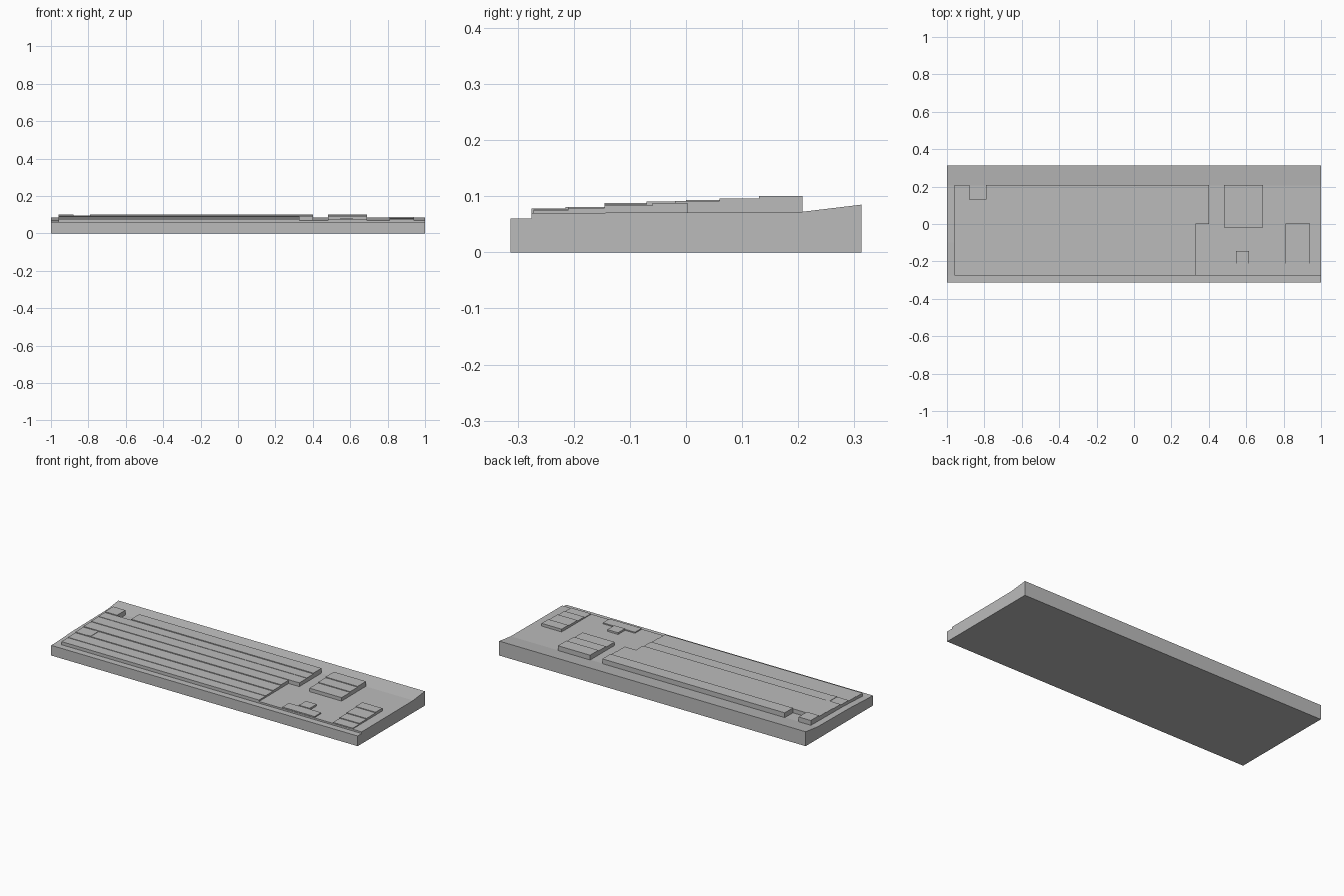
import bpy
import bmesh

cube = bpy.data.objects.get("Cube")
if cube:
    bpy.data.objects.remove(cube, do_unlink=True)

# Single grey plastic
grey = bpy.data.materials.new("grey plastic")
grey.use_nodes = True
COLOUR = (0.5, 0.5, 0.5, 1.0)
grey.diffuse_color = COLOUR
grey.node_tree.nodes["Principled BSDF"].inputs["Base Color"].default_value = COLOUR


def finish(name, bm):
    bmesh.ops.recalc_face_normals(bm, faces=bm.faces)
    mesh = bpy.data.meshes.new(name)
    bm.to_mesh(mesh)
    bm.free()
    mesh.materials.append(grey)
    obj = bpy.data.objects.new(name, mesh)
    bpy.context.collection.objects.link(obj)
    return obj


def extrude_profile(name, profile, x0, x1):
    """Sweep a closed (y, z) profile from x0 to x1."""
    bm = bmesh.new()
    face = bm.faces.new([bm.verts.new((x0, y, z)) for y, z in profile])
    swept = bmesh.ops.extrude_face_region(bm, geom=[face])
    moved = [v for v in swept["geom"] if isinstance(v, bmesh.types.BMVert)]
    bmesh.ops.translate(bm, verts=moved, vec=(x1 - x0, 0, 0))
    if face.is_valid and len(bm.faces) < len(profile) + 2:
        bm.faces.new([v for v in bm.verts if v not in moved])
    return finish(name, bm)


def staircase(name, x0, x1, rows, base=0.066):
    """Key bank: rows of (front y, back y, top z), stepped upward to the back."""
    profile = [(rows[0][0], base)]
    for front, back, top in rows:
        profile += [(front, top), (back, top)]
    profile.append((rows[-1][1], base))
    return extrude_profile(name, profile, x0, x1)


# Case: front lip, key deck and raised rear edge
extrude_profile("case", [
    (-0.313, 0), (-0.313, 0.06), (-0.275, 0.06), (-0.275, 0.07),
    (0.205, 0.072), (0.313, 0.085), (0.313, 0)], -0.96, 1.0)

# Left border, which ramps gently instead of stepping
extrude_profile("case_left_border", [
    (-0.313, 0), (-0.313, 0.06), (-0.275, 0.06), (-0.1, 0.068),
    (0.205, 0.072), (0.313, 0.085), (0.313, 0)], -1.0, -0.96)

# Main typing keys: narrower lower rows, wider upper rows
staircase("lower_key_rows", -0.96, 0.33, [
    (-0.275, -0.215, 0.0785), (-0.215, -0.145, 0.081),
    (-0.145, -0.07, 0.0855), (-0.07, 0.0, 0.0905)])
staircase("upper_key_rows", -0.96, 0.40, [
    (0.0, 0.07, 0.0935), (0.07, 0.132, 0.0955)])
staircase("raised_side_key", -0.885, -0.86, [(-0.145, -0.07, 0.0875)])

# Top row
staircase("escape_key", -0.96, -0.88, [(0.13, 0.208, 0.1005)])
staircase("function_key_row", -0.79, 0.40, [(0.132, 0.208, 0.1005)])

# Navigation cluster
staircase("navigation_keys", 0.48, 0.69, [
    (-0.02, 0.06, 0.0915), (0.06, 0.13, 0.096), (0.13, 0.208, 0.1005)])

# Arrow keys
staircase("arrow_key_row", 0.48, 0.69, [(-0.272, -0.21, 0.0765)])
staircase("up_arrow_key", 0.545, 0.615, [(-0.21, -0.145, 0.081)])

# Side pad
staircase("side_pad_keys", 0.81, 0.94, [
    (-0.21, -0.145, 0.079), (-0.145, -0.06, 0.0835), (-0.06, 0.003, 0.0875)])
staircase("side_pad_bottom_keys", 0.81, 0.94, [(-0.272, -0.21, 0.0745)])
